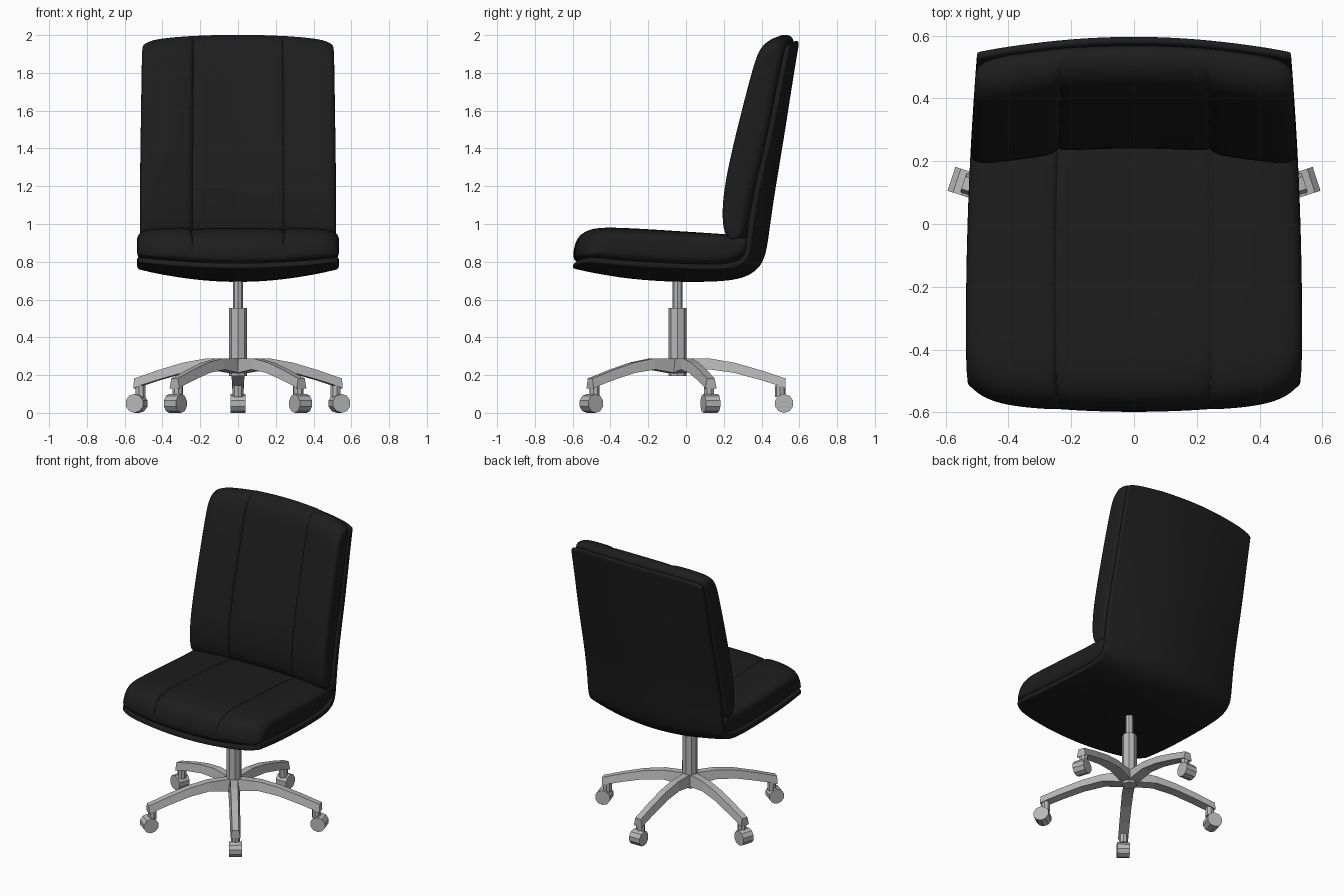
import bpy, bmesh, math
from mathutils import Matrix, Vector

if "Cube" in bpy.data.objects:
    bpy.data.objects.remove(bpy.data.objects["Cube"])


def material(name, rgb):
    m = bpy.data.materials.new(name)
    m.diffuse_color = (*rgb, 1)
    m.use_nodes = True
    m.node_tree.nodes["Principled BSDF"].inputs["Base Color"].default_value = m.diffuse_color
    return m


BLACK = material("black leather", (0.0125, 0.0125, 0.0125))
GREY = material("grey metal", (0.47, 0.47, 0.47))
CY = -0.045  # y of the column


def finish(name, bm, mat):
    bmesh.ops.recalc_face_normals(bm, faces=bm.faces)
    me = bpy.data.meshes.new(name)
    bm.to_mesh(me)
    bm.free()
    me.materials.append(mat)
    ob = bpy.data.objects.new(name, me)
    bpy.context.collection.objects.link(ob)
    return ob


def half_width(y):
    front = max(0, (-0.42 - y) / 0.15)
    return 0.536 - 0.04 * max(0, (y + 0.2) / 0.8) ** 1.6 - 0.018 * front ** 2


def loft(name, outer, inner, stations, pad):
    """Sweep a side profile across x. Points are (y, z, dy, dz): the centre
    position and how far it moves by the side edge. Stations are
    (fraction of half width, pinch, dent of the padded face)."""
    ring = outer + inner[::-1]
    n = len(ring)
    full = [(-f, k, d) for f, k, d in reversed(stations) if f > 0] + stations
    bm = bmesh.new()
    rows = []
    for f, pinch, dent in full:
        pts = []
        for y, z, dy, dz in ring:
            p = Vector((y + dy * f * f, z + dz * f * f))
            if y < -0.48:                      # rounded front corners
                p.x += 0.05 * f ** 12
            if z > 1.9:                        # rounded top corners
                p.y -= 0.018 * f ** 14
            pts.append(p)
        mid = sum(pts, Vector((0, 0))) / n
        row = []
        for i, p in enumerate(pts):
            other = pts[n - 1 - i]
            q = p.lerp((p + other) / 2, pinch)
            if pad:
                q = q.lerp(mid, pinch * 0.07)
                if i >= n // 2:
                    q += (other - p).normalized() * dent
            row.append(bm.verts.new((f * half_width(q.x), q.x, q.y)))
        rows.append(row)
    for a, b in zip(rows, rows[1:]):
        for i in range(n):
            j = (i + 1) % n
            bm.faces.new((a[i], a[j], b[j], b[i]))
    for r in (rows[0], rows[-1]):
        for i in range(n // 2 - 1):
            bm.faces.new((r[i], r[i + 1], r[n - 2 - i], r[n - 1 - i]))
    ob = finish(name, bm, BLACK)
    sub = ob.modifiers.new("smooth", 'SUBSURF')
    sub.levels = sub.render_levels = 2
    for p in ob.data.polygons:
        p.use_smooth = True


# Thin shell running under the seat and up the back
shell = [(-0.603, 0.766, .04, .03), (-0.59, 0.762, .035, .034), (-0.5, 0.741, .02, .05),
         (-0.3, 0.706, 0, .07), (-0.05, 0.690, 0, .074), (0.2, 0.693, -.02, .064),
         (0.32, 0.715, -.04, .058), (0.40, 0.772, -.07, .04), (0.430, 0.86, -.085, .015),
         (0.447, 1.0, -.09, 0), (0.477, 1.2, -.085, 0), (0.519, 1.45, -.065, 0),
         (0.557, 1.7, -.055, 0), (0.594, 1.93, -.05, -.015), (0.602, 1.968, -.05, -.02)]
shell_in = []
for i, p in enumerate(shell):
    a, b = shell[max(i - 1, 0)], shell[min(i + 1, len(shell) - 1)]
    t = Vector((b[0] - a[0], b[1] - a[1])).normalized() * 0.03
    shell_in.append((p[0] - t.y, p[1] + t.x, p[2], p[3]))
loft("shell", shell, shell_in,
     [(0, 0, 0), (.25, 0, 0), (.5, 0, 0), (.75, 0, 0), (.88, 0, 0), (.95, 0, 0), (.99, 0, 0),
      (1, .1, 0)], False)

# Padded cushions with three panels divided by seams
panels = [(0, 0, .012), (.25, 0, .012), (.42, 0, .013), (.455, 0, .020), (.465, 0, .026),
          (.475, 0, .012), (.52, 0, .002), (.7, 0, 0), (.86, .01, 0), (.95, .10, 0),
          (.99, .30, 0), (1, .6, 0)]
seat_low = [(-0.590, 0.800, .03, .03), (-0.54, 0.780, .03, .045), (-0.35, 0.738, 0, .07),
            (-0.1, 0.715, 0, .078), (0.15, 0.715, 0, .068), (0.29, 0.74, -.03, .06),
            (0.38, 0.80, -.06, .035), (0.40, 0.88, -.07, .02)]
seat_top = [(-0.605, 0.845, .03, 0), (-0.587, 0.94, .035, -.015), (-0.52, 0.990, .03, -.02),
            (-0.35, 0.990, 0, -.02), (-0.1, 0.974, 0, -.02), (0.15, 0.957, 0, -.015),
            (0.28, 0.942, 0, 0), (0.36, 0.925, -.04, 0)]
loft("seat_cushion", seat_low, seat_top, panels, True)

back_rear = [(0.37, 0.89, -.07, 0), (0.41, 1.03, -.085, 0), (0.44, 1.2, -.08, 0),
             (0.485, 1.42, -.06, 0), (0.525, 1.65, -.055, 0), (0.560, 1.88, -.05, -.02),
             (0.577, 1.965, -.05, -.03), (0.557, 2.002, -.05, -.03)]
back_front = [(0.240, 0.91, -.05, 0), (0.225, 1.05, -.05, 0), (0.238, 1.2, -.05, 0),
              (0.285, 1.42, -.05, 0), (0.343, 1.65, -.05, 0), (0.400, 1.88, -.05, -.02),
              (0.430, 1.965, -.05, -.03), (0.49, 2.006, -.05, -.03)]
loft("back_cushion", back_rear, back_front, panels, True)


def cylinder(bm, radius, depth, matrix, sides=8):
    bmesh.ops.create_cone(bm, cap_ends=True, segments=sides, radius1=radius, radius2=radius,
                          depth=depth, matrix=matrix)


# Gas lift column
for name, r, z0, z1 in (("column", 0.047, 0.195, 0.555), ("piston", 0.026, 0.55, 0.71)):
    bm = bmesh.new()
    cylinder(bm, r, z1 - z0, Matrix.Translation((0, CY, (z0 + z1) / 2)))
    finish(name, bm, GREY)

# Five legs with casters: (radius, top z, bottom z, bottom half width)
leg = [(0.0, .288, .205, .036), (.17, .288, .230, .036), (.30, .266, .212, .034),
       (.44, .226, .174, .033), (.53, .196, .146, .032), (.572, .183, .130, .032)]
for k in range(5):
    turn = Matrix.Translation((0, CY, 0)) @ Matrix.Rotation(math.radians(90 + 72 * k), 4, 'Z')
    bm = bmesh.new()
    rows = [[bm.verts.new((r, s * w, z)) for s, w, z in
             ((-1, hw, zb), (1, hw, zb), (1, hw * .65, zt), (-1, hw * .65, zt))]
            for r, zt, zb, hw in leg]
    for a, b in zip(rows, rows[1:]):
        for i in range(4):
            bm.faces.new((a[i], a[(i + 1) % 4], b[(i + 1) % 4], b[i]))
    bm.faces.new(rows[0])
    bm.faces.new(rows[-1])
    bm.transform(turn)
    finish(f"leg_{k + 1}", bm, GREY)

    bm = bmesh.new()
    cylinder(bm, 0.028, 0.06, Matrix.Translation((.543, 0, .115)))
    cylinder(bm, 0.05, 0.08, Matrix.Translation((.564, 0, .05))
             @ Matrix.Rotation(math.pi / 2, 4, 'X'), 10)
    bm.transform(turn)
    finish(f"caster_{k + 1}", bm, GREY)
